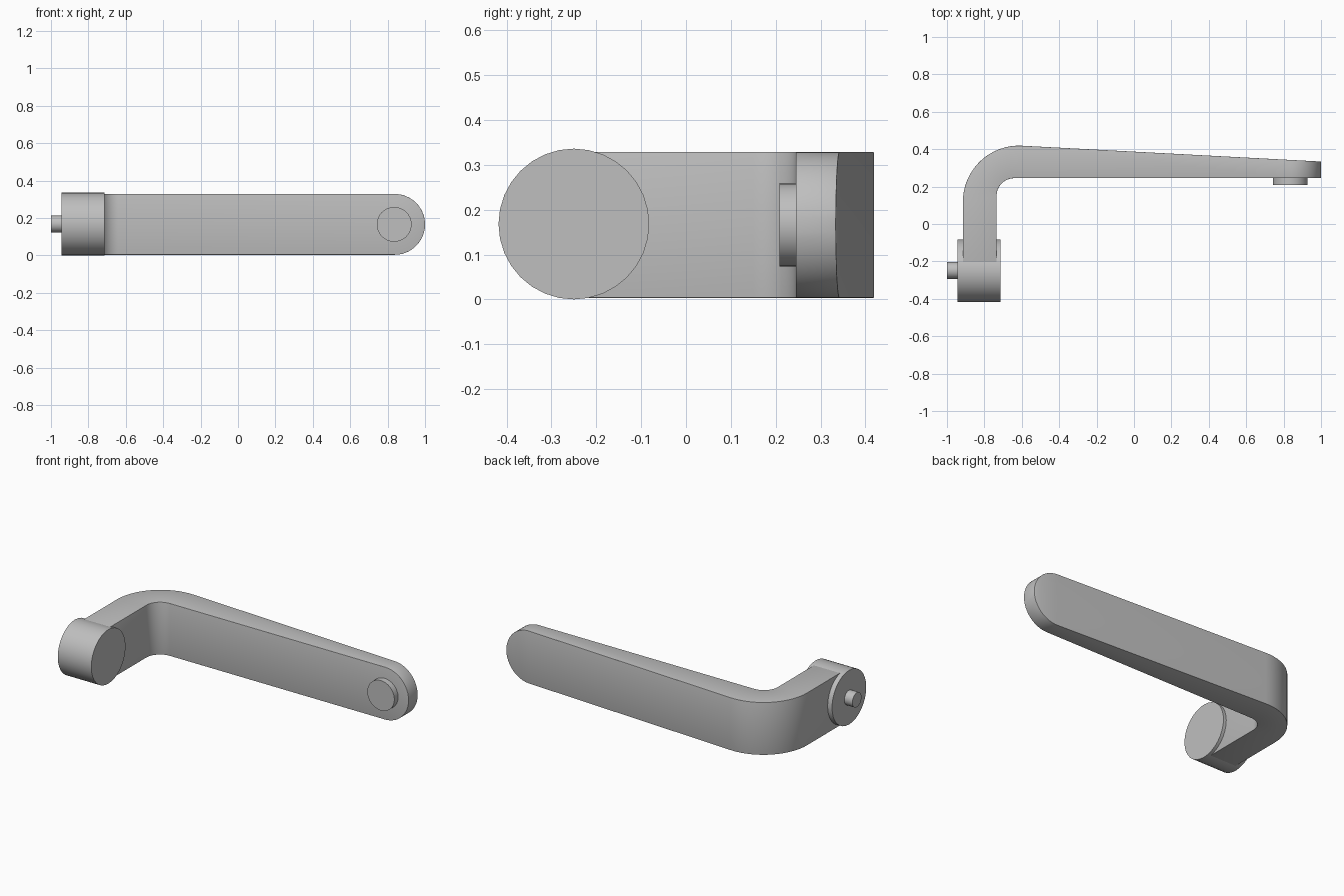
import bpy, bmesh, math
from mathutils import Matrix, Vector

if "Cube" in bpy.data.objects:
    bpy.data.objects.remove(bpy.data.objects["Cube"], do_unlink=True)

grey = bpy.data.materials.new("satin grey metal")
grey.use_nodes = True
grey.diffuse_color = (0.52, 0.52, 0.52, 1)
grey.node_tree.nodes["Principled BSDF"].inputs["Base Color"].default_value = grey.diffuse_color


def finish(bm, name, bevel=0):
    bmesh.ops.recalc_face_normals(bm, faces=bm.faces)
    mesh = bpy.data.meshes.new(name)
    bm.to_mesh(mesh)
    bm.free()
    mesh.materials.append(grey)
    obj = bpy.data.objects.new(name, mesh)
    bpy.context.collection.objects.link(obj)
    bpy.ops.object.select_all(action="DESELECT")
    obj.select_set(True)
    bpy.context.view_layer.objects.active = obj
    if bevel:
        mod = obj.modifiers.new("soft edges", "BEVEL")
        mod.width = bevel
        mod.segments = 3
        mod.limit_method = "ANGLE"
        mod.angle_limit = math.radians(50)
        bpy.ops.object.modifier_apply(modifier=mod.name)
    bpy.ops.object.shade_smooth_by_angle(angle=math.radians(30))


def disc(name, radius, start, end, sides):
    """Cylinder whose axis runs from start to end."""
    start, end = Vector(start), Vector(end)
    axis = end - start
    turn = axis.to_track_quat("Z", "Y").to_matrix().to_4x4()
    bm = bmesh.new()
    bmesh.ops.create_cone(bm, cap_ends=True, segments=sides, radius1=radius,
                          radius2=radius, depth=axis.length,
                          matrix=Matrix.Translation((start + end) / 2) @ turn)
    finish(bm, name)


# Arm: cross-sections follow the bend, then shrink in height to a round tip
MID, HALF = 0.166, 0.1625
TIP = 1.0 - HALF


def back_y(x):
    return 0.418 - 0.0525 * (x + 0.6)


sections = [((-0.735, -0.25), (-0.915, -0.25), HALF)]
BEND = 16
for i in range(BEND + 1):
    t = i / BEND
    a, b = math.pi * (1 - t / 2), math.radians(180 - 93 * t)
    sections.append(((-0.64 + 0.095 * math.cos(a), 0.15 + 0.095 * math.sin(a)),
                     (-0.615 + 0.30 * math.cos(b), 0.119 + 0.30 * math.sin(b)), HALF))
ROUND = 16
for i in range(ROUND + 1):
    a = math.pi / 2 * i / ROUND
    x = TIP + HALF * math.sin(a)
    sections.append(((x, 0.245), (x, back_y(x)), HALF * math.cos(a)))

bm = bmesh.new()
rings = [[bm.verts.new((p[0], p[1], MID + s * h))
          for p, s in ((inner, -1), (outer, -1), (outer, 1), (inner, 1))]
         for inner, outer, h in sections]
bm.faces.new(rings[0])
for r, q in zip(rings, rings[1:]):
    for k in range(4):
        n = (k + 1) % 4
        bm.faces.new((r[k], r[n], q[n], q[k]))
bmesh.ops.remove_doubles(bm, verts=bm.verts, dist=0.0001)
bmesh.ops.dissolve_degenerate(bm, edges=bm.edges, dist=0.0001)
finish(bm, "lever_arm", bevel=0.008)

# Pivot hub, its spindle, and the round pad near the tip
disc("pivot_hub", 0.168, (-0.945, -0.25, 0.168), (-0.715, -0.25, 0.168), 32)
disc("hub_spindle", 0.045, (-1.0, -0.248, 0.168), (-0.93, -0.248, 0.168), 32)
disc("tip_pad", 0.093, (0.835, 0.208, 0.166), (0.835, 0.26, 0.166), 32)
